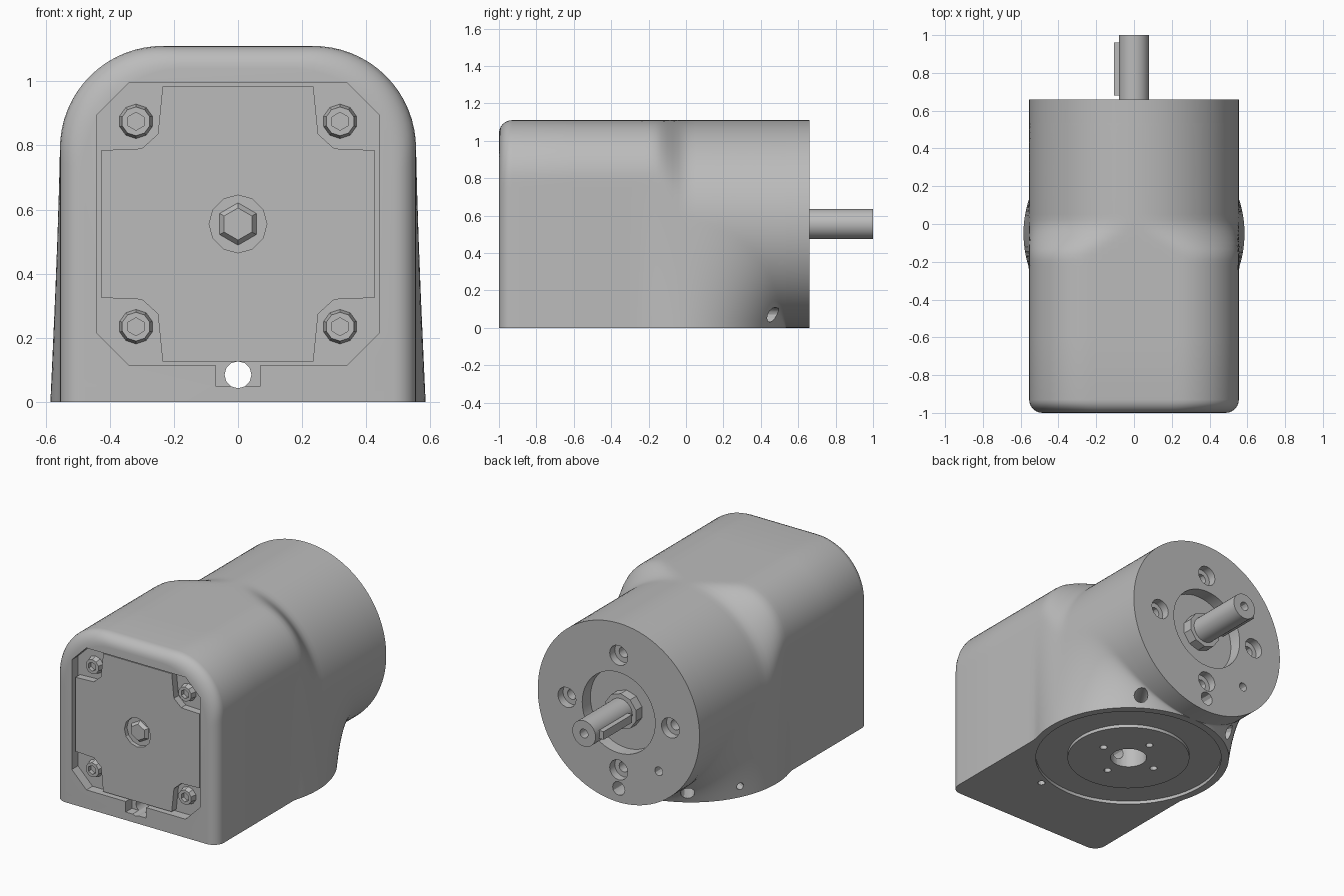
import bpy, bmesh, math
from mathutils import Vector, Matrix
from mathutils.geometry import convex_hull_2d

if "Cube" in bpy.data.objects:
    bpy.data.objects.remove(bpy.data.objects["Cube"])

mat = bpy.data.materials.new("grey_metal")
mat.use_nodes = True
grey = (0.5, 0.5, 0.5, 1)
mat.diffuse_color = grey
mat.node_tree.nodes["Principled BSDF"].inputs["Base Color"].default_value = grey

R = 0.555          # housing radius, half width and axis height
BASE_R, BASE_Y = 0.585, -0.05


def add(name, bm):
    bmesh.ops.recalc_face_normals(bm, faces=bm.faces)
    me = bpy.data.meshes.new(name)
    bm.to_mesh(me)
    bm.free()
    me.materials.append(mat)
    ob = bpy.data.objects.new(name, me)
    bpy.context.collection.objects.link(ob)
    return ob


def rod(name, start, end, r, r2=None, sides=32):
    """Cylinder or cone between two points."""
    a, b = Vector(start), Vector(end)
    bm = bmesh.new()
    turn = (b - a).to_track_quat('Z', 'Y').to_matrix().to_4x4()
    bmesh.ops.create_cone(bm, cap_ends=True, segments=sides, radius1=r,
                          radius2=r if r2 is None else r2, depth=(b - a).length,
                          matrix=Matrix.Translation((a + b) / 2) @ turn)
    return add(name, bm)


def box(name, lo, hi):
    lo, hi = Vector(lo), Vector(hi)
    bm = bmesh.new()
    bmesh.ops.create_cube(bm, size=1, matrix=Matrix.Translation((lo + hi) / 2)
                          @ Matrix.Diagonal((*(hi - lo), 1)))
    return add(name, bm)


def plate(name, quarter, y0, y1):
    """Prism along y from a quarter outline mirrored about the axis."""
    q = list(quarter)
    pts = (q + [(-x, z) for x, z in reversed(q)] + [(-x, -z) for x, z in q]
           + [(x, -z) for x, z in reversed(q)])
    bm = bmesh.new()
    face = bm.faces.new([bm.verts.new((x, y0, z + R)) for x, z in pts])
    new = bmesh.ops.extrude_face_region(bm, geom=[face])["geom"]
    bmesh.ops.translate(bm, vec=(0, y1 - y0, 0),
                        verts=[v for v in new if isinstance(v, bmesh.types.BMVert)])
    return add(name, bm)


def activate(ob):
    bpy.ops.object.select_all(action='DESELECT')
    ob.select_set(True)
    bpy.context.view_layer.objects.active = ob


def cut(ob, *cutters):
    activate(ob)
    for c in cutters:
        m = ob.modifiers.new("cut", 'BOOLEAN')
        m.operation, m.solver, m.object = 'DIFFERENCE', 'EXACT', c
        bpy.ops.object.modifier_apply(modifier=m.name)
        bpy.data.objects.remove(c)


def smooth(ob, angle=30):
    activate(ob)
    bpy.ops.object.shade_smooth_by_angle(angle=math.radians(angle))


def section(y, low=8, high=48):
    """Half cross-section: rounded block blending to a circle, hulled with the foot."""
    t = min(max((y + 0.18) / 0.2, 0), 1)
    t = t * t * (3 - 2 * t)
    rad = 0.32 + (R - 0.32) * t
    edge = 0.07
    d = max(0, y + 1 - edge + 0.0) if y > -1 + edge else y + 1 - edge
    inset = edge - math.sqrt(max(edge ** 2 - d ** 2, 0)) if d < 0 else 0
    foot = math.sqrt(max(BASE_R ** 2 - (y - BASE_Y) ** 2, 0.0004))
    if y < BASE_Y:
        foot = max(foot, R)
    foot -= inset
    side = R - inset
    pts = [(foot, -R), (foot * 0.99, -R + 0.1)]
    for i in range(65):
        a = math.pi / 2 * i / 64
        pts.append((side - rad + rad * math.cos(a), side - rad + rad * math.sin(a)))
        if y > BASE_Y:
            pts.append((R * math.cos(a), -R * math.sin(a)))
    pts += [(-x, z) for x, z in pts]
    hull = [Vector(pts[i]) for i in convex_hull_2d([Vector(p) for p in pts])]
    corner = math.atan2(-R, foot)
    angles = [-math.pi / 2 + (corner + math.pi / 2) * i / low for i in range(low)]
    angles += [corner + (math.pi / 2 - corner) * i / high for i in range(high + 1)]
    out = []
    for a in angles:
        ray, best = Vector((math.cos(a), math.sin(a))), 9
        for p, q in zip(hull, hull[1:] + hull[:1]):
            n = Vector((q.y - p.y, p.x - q.x))
            if n.length > 1e-6:
                if n.dot(p) < 0:
                    n = -n
                if n.dot(ray) > 1e-6:
                    best = min(best, n.dot(p) / n.dot(ray))
        out.append(ray * best)
    return out + [Vector((-p.x, p.y)) for p in reversed(out[1:-1])]


# housing: loft along the shaft axis
ys = [-1 + 0.07 * (1 - math.cos(math.pi / 2 * i / 6)) for i in range(7)]
ys += [-0.6, -0.3]
ys += [BASE_Y + BASE_R * math.sin(math.radians(a)) for a in range(-20, 91, 3)]
ys += [BASE_Y + BASE_R, 0.66]
bm = bmesh.new()
rings = [[bm.verts.new((p.x, y, p.y + R)) for p in section(y)] for y in ys]
for r0, r1 in zip(rings, rings[1:]):
    for i in range(len(r0)):
        j = (i + 1) % len(r0)
        bm.faces.new((r0[i], r0[j], r1[j], r1[i]))
bm.faces.new(rings[0])
bm.faces.new(rings[-1])
body = add("housing", bm)

# front pocket, cable notch and long through hole
cut(body, plate("pocket", [(0.44, 0.34), (0.34, 0.44)], -1.1, -0.94),
    box("notch", (-0.07, -1.1, 0.05), (0.07, -0.94, 0.13)),
    rod("through", (0, -1.1, 0.085), (0, 0.8, 0.085), 0.042, sides=12))

# rear face: centring recess, four counterbores and a pin hole
cut(body, rod("recess", (0, 0.58, R), (0, 0.8, R), 0.25, sides=48))
for dx, dz in ((1, 0), (-1, 0), (0, 1), (0, -1)):
    x, z = 0.355 * dx, R + 0.355 * dz
    cut(body, rod("bore", (x, 0.61, z), (x, 0.8, z), 0.062, sides=16),
        rod("screw_bore", (x, 0.54, z), (x, 0.7, z), 0.032, sides=12))
cut(body, rod("pin", (-0.275, 0.58, 0.265), (-0.275, 0.8, 0.265), 0.027, sides=12))

# underside: ring groove, centre bore and small holes
groove = rod("groove", (0, BASE_Y, -0.1), (0, BASE_Y, 0.02), 0.54, sides=64)
cut(groove, rod("boss", (0, BASE_Y, -0.2), (0, BASE_Y, 0.1), 0.355, sides=64))
cut(body, groove, rod("centre", (0, BASE_Y, -0.1), (0, BASE_Y, 0.25), 0.105))
for x, y in ((0.19, 0), (-0.19, 0), (0, 0.19), (0, -0.19), (0.2, -0.55)):
    cut(body, rod("hole", (x, y + BASE_Y, -0.1), (x, y + BASE_Y, 0.06), 0.022, sides=12))

# radial holes in the foot rim
for x, y, r in ((0.3, 0.46, 0.04), (-0.3, 0.46, 0.04), (-0.49, 0.25, 0.022)):
    cut(body, rod("rim_hole", (x * 0.85, y * 0.85 + BASE_Y, 0.07),
                  (x * 1.3, y * 1.3 + BASE_Y, 0.07), r, sides=12))
smooth(body)

# front cover with corner cut-outs and a central plug
cover = plate("front_cover", [(0.425, 0.23), (0.3, 0.235), (0.25, 0.28), (0.235, 0.428)],
              -0.985, -0.935)
cut(cover, rod("plug_hole", (0, -1.1, R), (0, -0.96, R), 0.09, sides=12))
rod("centre_plug", (0, -0.955, R), (0, -0.98, R), 0.07, 0.05, sides=6)

# corner screws
for sx in (-1, 1):
    for sz in (-1, 1):
        x, z = 0.318 * sx, R + 0.32 * sz
        screw = rod("cover_screw", (x, -0.93, z), (x, -0.975, z), 0.056, 0.045, sides=10)
        cut(screw, rod("socket", (x, -1, z), (x, -0.95, z), 0.028, sides=6))

# output shaft, collar and key
shaft = rod("output_shaft", (0, 0.56, R), (0, 1, R), 0.08)
cut(shaft, rod("shaft_bore", (0, 0.9, R), (0, 1.1, R), 0.028, sides=12))
smooth(shaft)
rod("shaft_collar", (0, 0.57, R), (0, 0.64, R), 0.11, sides=10)
box("shaft_key", (-0.107, 0.68, R - 0.025), (-0.06, 0.96, R + 0.025))
